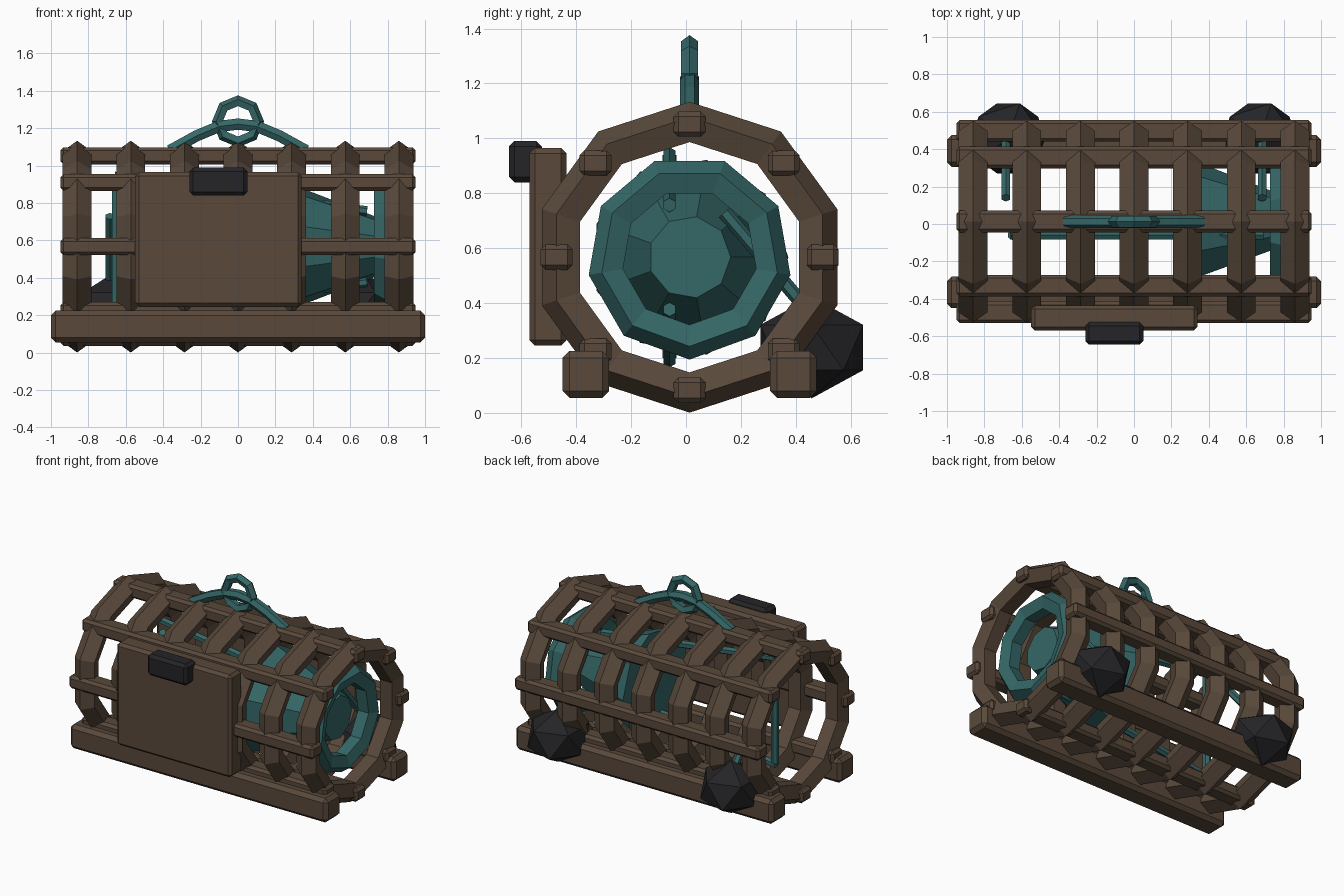
import bpy
from math import pi, cos, sin
from mathutils import Vector

if "Cube" in bpy.data.objects:
    bpy.data.objects.remove(bpy.data.objects["Cube"])

CY, CZ = 0.013, 0.567          # barrel axis


def material(name, rgb):
    m = bpy.data.materials.new(name)
    m.diffuse_color = (*rgb, 1)
    m.use_nodes = True
    m.node_tree.nodes["Principled BSDF"].inputs["Base Color"].default_value = m.diffuse_color
    return m


wood = material("wood", (0.10, 0.066, 0.043))
teal = material("teal_cord", (0.036, 0.135, 0.135))
iron = material("dark_iron", (0.018, 0.018, 0.021))


def finish(name, mat):
    ob = bpy.context.object
    ob.name = name
    ob.data.materials.append(mat)
    return ob


def box(name, x, y, z, mat, bevel=0.02):
    lo, hi = zip(x, y, z)
    bpy.ops.mesh.primitive_cube_add(size=1, location=[(a + b) / 2 for a, b in zip(lo, hi)])
    ob = finish(name, mat)
    ob.scale = [b - a for a, b in zip(lo, hi)]
    bpy.ops.object.transform_apply(location=False, rotation=False, scale=True)
    mod = ob.modifiers.new("bevel", 'BEVEL')
    mod.width, mod.segments = bevel, 1
    return ob


def torus(name, loc, rot, major, minor, n_major, n_minor, mat):
    bpy.ops.mesh.primitive_torus_add(location=loc, rotation=rot, major_radius=major,
                                     minor_radius=minor, major_segments=n_major,
                                     minor_segments=n_minor)
    return finish(name, mat)


def rod(name, a, b, radius, mat):
    a, b = Vector(a), Vector(b)
    bpy.ops.mesh.primitive_cylinder_add(vertices=6, radius=radius, depth=(b - a).length,
                                        location=(a + b) / 2)
    ob = finish(name, mat)
    ob.rotation_euler = (b - a).to_track_quat('Z', 'Y').to_euler()
    return ob


# barrel hoops
for i in range(7):
    torus("hoop", (-0.86 + i * 0.2867, CY, CZ), (0, pi / 2, 0), 0.485, 0.081, 10, 5, wood)

# long slats around the hoops
for i in range(8):
    y, z = CY + 0.485 * cos(i * pi / 4), CZ + 0.485 * sin(i * pi / 4)
    box("slat", (-0.95, 0.95), (y - 0.058, y + 0.058), (z - 0.046, z + 0.046), wood, 0.018)

# runners underneath
for s in (-1, 1):
    y = CY + s * 0.378
    box("runner", (-1, 1), (y - 0.085, y + 0.085), (0.055, 0.225), wood, 0.025)

# door and latch on the front
box("door", (-0.55, 0.34), (-0.57, -0.435), (0.245, 0.965), wood, 0.02)
box("latch", (-0.26, 0.05), (-0.645, -0.525), (0.84, 0.99), iron, 0.02)

# faceted weights at the back
for s in (-1, 1):
    bpy.ops.mesh.primitive_ico_sphere_add(subdivisions=1, radius=0.22,
                                          location=(s * 0.672, 0.458, 0.238))
    finish("weight", iron).scale = (1, 1, 0.84)

# entrance funnel and its rim
bpy.ops.mesh.primitive_cone_add(vertices=9, radius1=0.36, radius2=0.15, depth=0.54,
                                location=(0.50, CY, CZ), rotation=(0, pi / 2, 0))
finish("funnel", teal)
torus("funnel_rim", (0.795, CY, CZ), (0, pi / 2, 0), 0.303, 0.07, 9, 5, teal)

# inner cords
for s in (-1, 1):
    rod("long_cord", (-0.66, -0.06, CZ + s * 0.375), (0.69, -0.06, CZ + s * 0.19), 0.026, teal)
    rod("end_cord", (s * 0.685, 0.14, 0.73), (s * 0.685, 0.43, 0.39), 0.026, teal)
rod("cross_cord", (-0.65, -0.06, 0.2), (-0.65, -0.06, 0.94), 0.026, teal)

# carrying handle: arched bar with a lifting ring
cu = bpy.data.curves.new("handle", 'CURVE')
cu.dimensions = '3D'
cu.bevel_depth, cu.bevel_resolution = 0.035, 1
cu.use_fill_caps = True
points = [(-0.365, 1.08), (-0.22, 1.16), (-0.1, 1.21), (0, 1.222), (0.1, 1.21), (0.22, 1.16), (0.365, 1.08)]
sp = cu.splines.new('POLY')
sp.points.add(len(points) - 1)
for p, (x, z) in zip(sp.points, points):
    p.co = (x, CY, z, 1)
sp.use_smooth = False
handle = bpy.data.objects.new("handle", cu)
bpy.context.collection.objects.link(handle)
cu.materials.append(teal)
torus("lifting_ring", (0, CY, 1.237), (pi / 2, 0, 0), 0.107, 0.032, 8, 5, teal)
